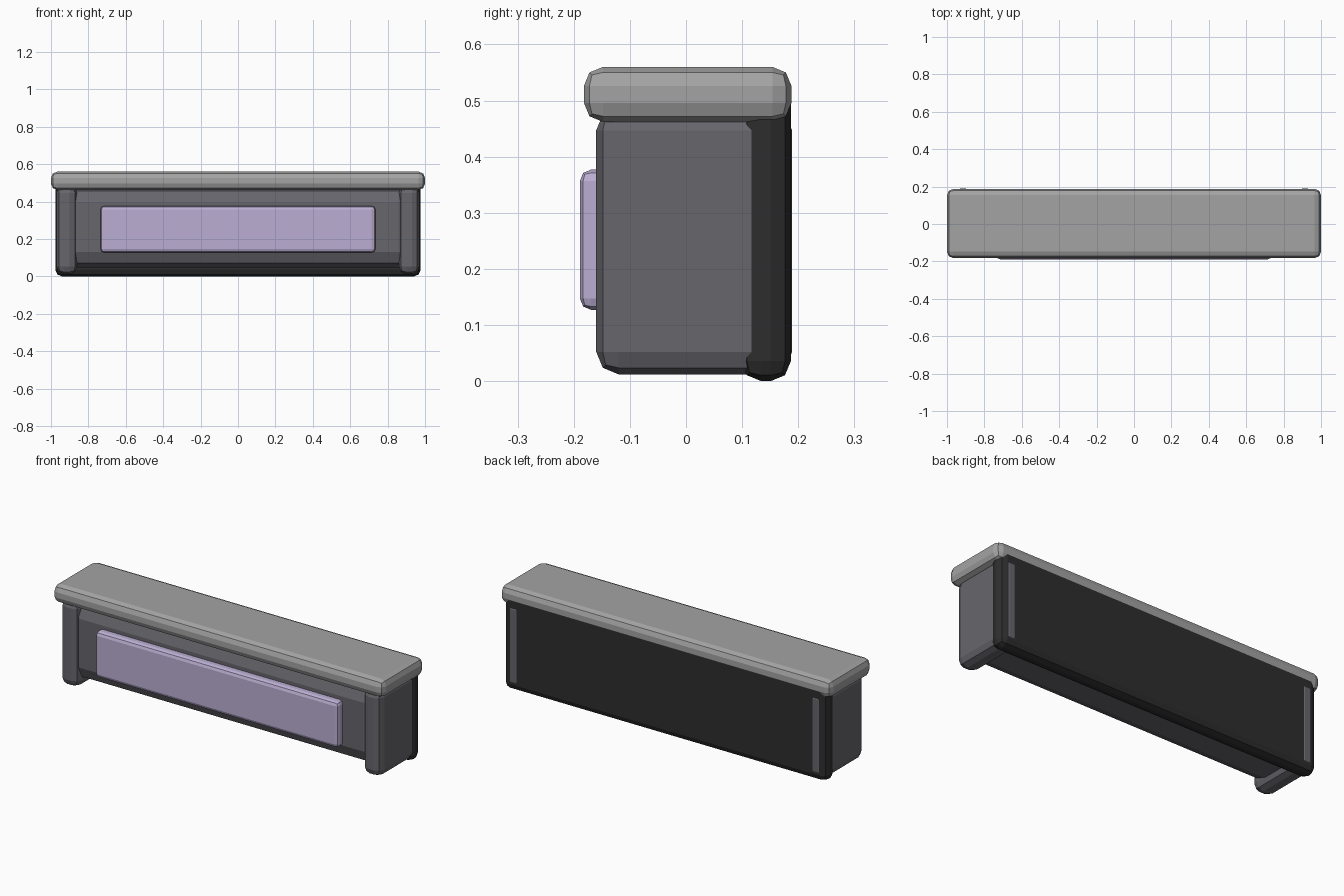
import bpy

if "Cube" in bpy.data.objects:
    bpy.data.objects.remove(bpy.data.objects["Cube"])


def material(name, rgb):
    m = bpy.data.materials.new(name)
    m.diffuse_color = (*rgb, 1)
    m.use_nodes = True
    m.node_tree.nodes["Principled BSDF"].inputs["Base Color"].default_value = m.diffuse_color
    return m


STONE = material("light grey", (0.37, 0.37, 0.37))
FRAME = material("slate grey", (0.135, 0.132, 0.15))
BLACK = material("charcoal", (0.027, 0.027, 0.027))
LILAC = material("lilac", (0.50, 0.43, 0.65))


def rounded_box(name, lo, hi, bevel, mat):
    """Box between two corners with a chunky two-step bevel."""
    bpy.ops.mesh.primitive_cube_add(size=1)
    ob = bpy.context.object
    ob.name = name
    for v in ob.data.vertices:
        v.co = [(a + b) / 2 + c * (b - a) for a, b, c in zip(lo, hi, v.co)]
    mod = ob.modifiers.new("rounding", 'BEVEL')
    mod.width = bevel
    mod.segments = 2
    mod.limit_method = 'NONE'
    ob.data.materials.append(mat)
    return ob


# Overhanging top slab
rounded_box("top_slab", (-1, -0.182, 0.462), (1, 0.188, 0.56), 0.034, STONE)

# Dark back panel
rounded_box("back_panel", (-0.977, 0.098, 0), (0.977, 0.187, 0.53), 0.036, BLACK)

# Recessed body between the posts
rounded_box("body", (-0.94, -0.145, 0.047), (0.94, 0.16, 0.48), 0.083, FRAME)

# Side posts, just breaking through the back panel
for side, x in (("left", -0.915), ("right", 0.915)):
    rounded_box(side + "_post", (x - 0.055, -0.16, 0.012),
                (x + 0.055, 0.189, 0.487), 0.04, FRAME)

# Raised front plate
rounded_box("front_plate", (-0.735, -0.189, 0.127), (0.735, -0.10, 0.377), 0.02, LILAC)
